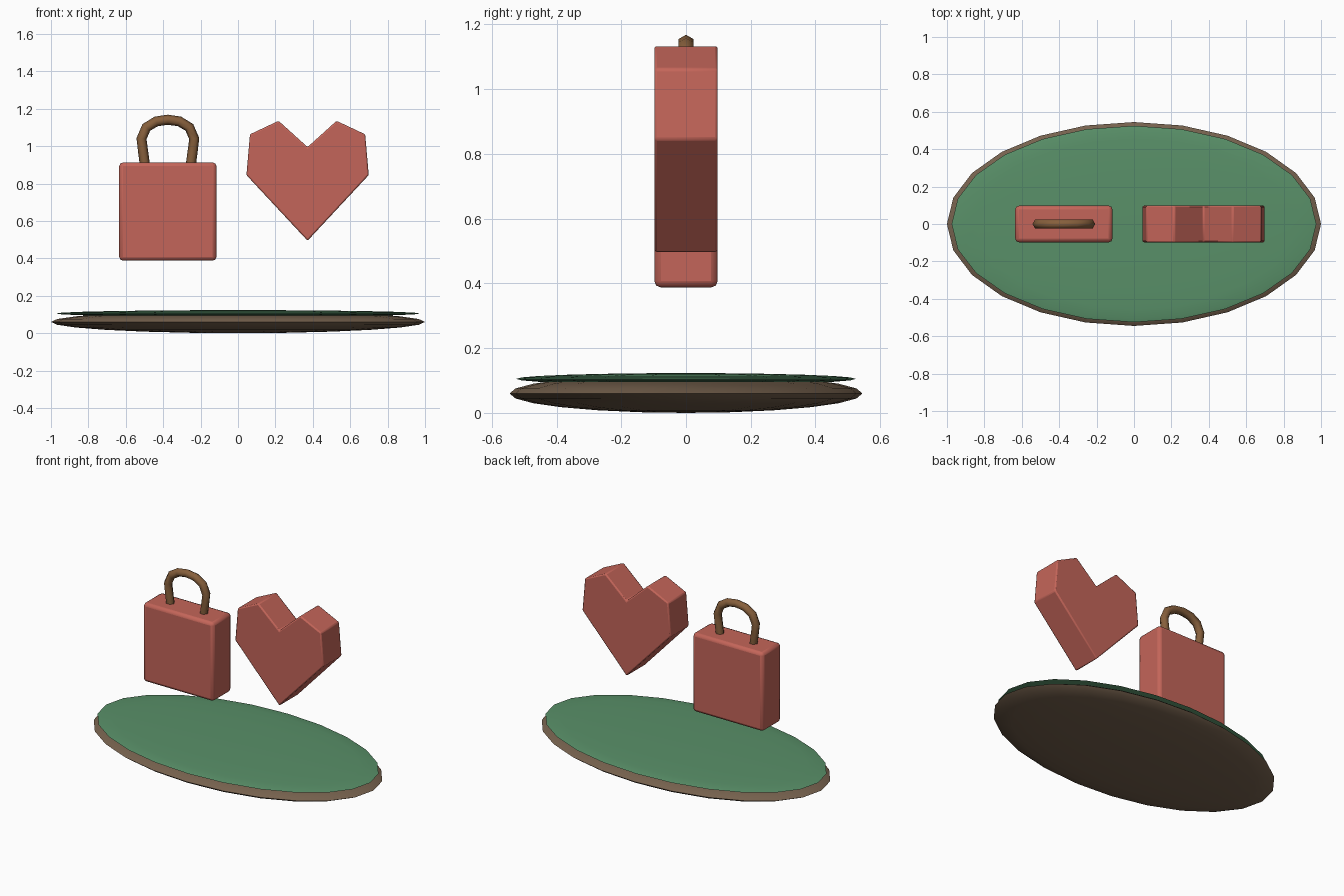
import bpy, bmesh, math
from mathutils import Vector

if "Cube" in bpy.data.objects:
    bpy.data.objects.remove(bpy.data.objects["Cube"])


def material(name, rgb):
    m = bpy.data.materials.new(name)
    m.diffuse_color = (*rgb, 1)
    m.use_nodes = True
    m.node_tree.nodes["Principled BSDF"].inputs["Base Color"].default_value = m.diffuse_color
    return m


red = material("red", (0.55, 0.13, 0.10))
green = material("green", (0.10, 0.28, 0.14))
earth = material("earth", (0.18, 0.12, 0.075))
bronze = material("bronze", (0.24, 0.115, 0.045))


def finish(name, bm, mat, bevel=0.0, angle=60):
    bmesh.ops.recalc_face_normals(bm, faces=bm.faces)
    me = bpy.data.meshes.new(name)
    bm.to_mesh(me)
    bm.free()
    me.materials.append(mat)
    ob = bpy.data.objects.new(name, me)
    bpy.context.collection.objects.link(ob)
    if bevel:
        mod = ob.modifiers.new("soft_edges", 'BEVEL')
        mod.width = bevel
        mod.segments = 2
        mod.limit_method = 'ANGLE'
        mod.angle_limit = math.radians(20)
    bpy.ops.object.select_all(action='DESELECT')
    bpy.context.view_layer.objects.active = ob
    ob.select_set(True)
    bpy.ops.object.shade_smooth_by_angle(angle=math.radians(angle))
    return ob


def disc(name, radii, z, mat):
    bm = bmesh.new()
    bmesh.ops.create_uvsphere(bm, u_segments=24, v_segments=12, radius=1)
    bmesh.ops.scale(bm, vec=radii, verts=bm.verts)
    bmesh.ops.translate(bm, vec=(0, 0, z), verts=bm.verts)
    return finish(name, bm, mat)


# Flattened oval ground with a grass layer on top
disc("ground_base", (1.0, 0.545, 0.06), 0.06, earth)
disc("grass_top", (0.975, 0.525, 0.018), 0.105, green)

# Padlock body
LOCK_X = -0.375
bm = bmesh.new()
bmesh.ops.create_cube(bm, size=1)
bmesh.ops.scale(bm, vec=(0.52, 0.196, 0.525), verts=bm.verts)
bmesh.ops.translate(bm, vec=(LOCK_X, 0, 0.65), verts=bm.verts)
finish("lock_body", bm, red, bevel=0.02, angle=30)

# Shackle: hexagonal tube swept along a mirrored arch
half = [(-0.12, 0.88), (-0.131, 0.96), (-0.141, 1.04), (-0.115, 1.10), (-0.062, 1.132)]
path = half + [(0, 1.141)] + [(-x, z) for x, z in reversed(half)]
path = [Vector((x + LOCK_X, 0, z)) for x, z in path]
bm = bmesh.new()
rings = []
for i, p in enumerate(path):
    t = (path[min(i + 1, len(path) - 1)] - path[max(i - 1, 0)]).normalized()
    n = Vector((-t.z, 0, t.x))
    ring = []
    for k in range(6):
        a = k * math.pi / 3
        ring.append(bm.verts.new(p + 0.027 * (n * math.cos(a) + Vector((0, math.sin(a), 0)))))
    rings.append(ring)
for a, b in zip(rings, rings[1:]):
    for k in range(6):
        j = (k + 1) % 6
        bm.faces.new((a[k], a[j], b[j], b[k]))
bm.faces.new(rings[0])
bm.faces.new(rings[-1])
finish("lock_shackle", bm, bronze, angle=65)

# Faceted heart: mirrored outline extruded through its depth
HEART_X = 0.372
side = [(0.155, 1.135), (0.308, 1.063), (0.327, 0.845)]
outline = [(0, 0.995)] + side + [(0, 0.494)] + [(-x, z) for x, z in reversed(side)]
bm = bmesh.new()
face = bm.faces.new([bm.verts.new((x + HEART_X, -0.098, z)) for x, z in outline])
ext = bmesh.ops.extrude_face_region(bm, geom=[face])
verts = [v for v in ext["geom"] if isinstance(v, bmesh.types.BMVert)]
bmesh.ops.translate(bm, vec=(0, 0.196, 0), verts=verts)
finish("heart", bm, red, bevel=0.008, angle=30)
